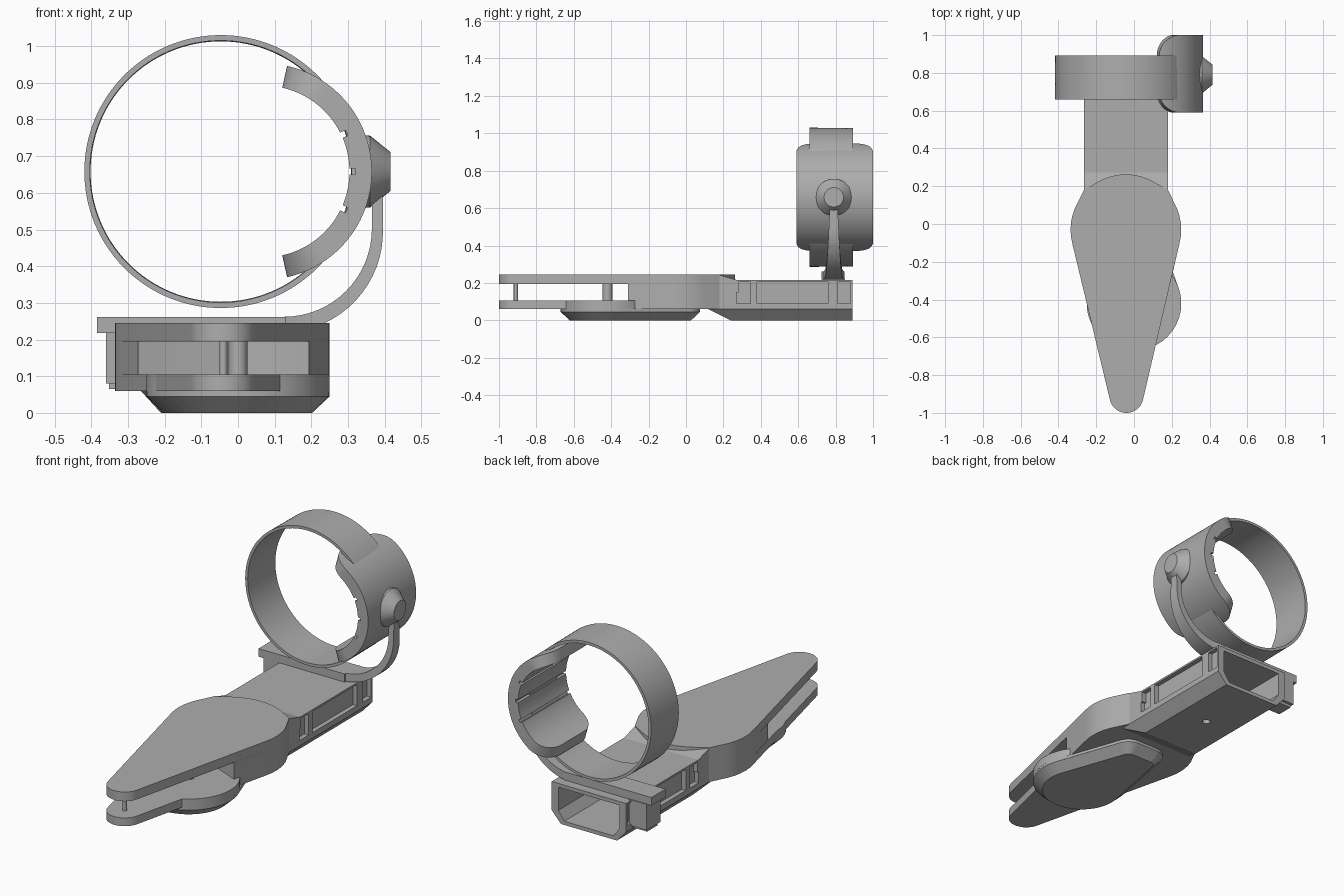
import bpy, bmesh, math
from mathutils import Vector

if "Cube" in bpy.data.objects:
    bpy.data.objects.remove(bpy.data.objects["Cube"])

grey = bpy.data.materials.new("plain_grey")
grey.diffuse_color = (0.42, 0.42, 0.42, 1)
grey.use_nodes = True
grey.node_tree.nodes["Principled BSDF"].inputs["Base Color"].default_value = grey.diffuse_color


def finish(name, bm, smooth=True):
    bmesh.ops.recalc_face_normals(bm, faces=bm.faces)
    me = bpy.data.meshes.new(name)
    bm.to_mesh(me)
    bm.free()
    ob = bpy.data.objects.new(name, me)
    bpy.context.collection.objects.link(ob)
    me.materials.append(grey)
    if smooth:
        bpy.ops.object.select_all(action='DESELECT')
        ob.select_set(True)
        bpy.context.view_layer.objects.active = ob
        bpy.ops.object.shade_smooth_by_angle(angle=math.radians(30))
    return ob


def loft(name, sections, closed=False):
    """Skin a list of equal-length point loops."""
    bm = bmesh.new()
    rows = [[bm.verts.new(p) for p in s] for s in sections]
    n = len(rows[0])
    for i in range(len(rows) - (0 if closed else 1)):
        a, b = rows[i], rows[(i + 1) % len(rows)]
        for j in range(n):
            bm.faces.new((a[j], a[(j + 1) % n], b[(j + 1) % n], b[j]))
    if not closed:
        bm.faces.new(rows[0])
        bm.faces.new(rows[-1])
    return finish(name, bm)


def prism(name, outline, z0, z1):
    return loft(name, [[(x, y, z) for x, y in outline] for z in (z0, z1)])


def solid_hull(name, pts):
    bm = bmesh.new()
    for p in pts:
        bm.verts.new(p)
    bmesh.ops.convex_hull(bm, input=bm.verts)
    bmesh.ops.dissolve_limit(bm, angle_limit=0.01, verts=bm.verts, edges=bm.edges)
    return finish(name, bm, False)


def box(name, x0, x1, y0, y1, z0, z1):
    return solid_hull(name, [(x, y, z) for x in (x0, x1) for y in (y0, y1) for z in (z0, z1)])


def circle(cx, cy, r, n=48):
    return [(cx + r * math.cos(2 * math.pi * i / n), cy + r * math.sin(2 * math.pi * i / n))
            for i in range(n)]


def hull2d(pts):
    pts = sorted(set((round(x, 5), round(y, 5)) for x, y in pts))

    def half(seq):
        h = []
        for p in seq:
            while len(h) > 1 and ((h[-1][0] - h[-2][0]) * (p[1] - h[-2][1])
                                  - (h[-1][1] - h[-2][1]) * (p[0] - h[-2][0])) <= 1e-9:
                h.pop()
            h.append(p)
        return h[:-1]
    return half(pts) + half(pts[::-1])


def cut(ob, cutters):
    for c in cutters:
        c.hide_render = True
        c.hide_set(True)
        m = ob.modifiers.new("cut", 'BOOLEAN')
        m.operation, m.object, m.solver = 'DIFFERENCE', c, 'EXACT'


# Tapered body: two plates joined by a notched core
body = hull2d(circle(-0.04, -0.91, 0.09) + circle(-0.043, -0.03, 0.293)
              + [(-0.265, 0.18), (0.18, 0.18)])
prism("upper_plate", body, 0.195, 0.245)
prism("lower_plate", body, 0.06, 0.105)
back = sorted([p for p in body if p[1] > -0.3],
              key=lambda p: (math.atan2(p[1] + 0.1, p[0] + 0.043) + math.pi / 2) % (2 * math.pi))
prism("body_core", back + [(-0.272, -0.31), (-0.05, -0.24), (0.03, -0.24), (0.193, -0.31)],
      0.105, 0.195)
prism("tip_pin", circle(-0.04, -0.91, 0.011, 16), 0.1, 0.2)
prism("pivot_pin", circle(0, -0.42, 0.026, 24), 0.1, 0.2)

# Side disc and bevelled pod underneath
prism("side_disc", circle(0, -0.42, 0.25, 64), 0.058, 0.105)


def pod(s):
    return circle(0, -0.42, 0.25 - s) + circle(-0.09, -0.01, 0.085 - s) + circle(0.03, -0.01, 0.085 - s)


prism("pod_rim", hull2d(pod(0)), 0.045, 0.062)
solid_hull("pod_base", [(x, y, 0.045) for x, y in hull2d(pod(0))]
           + [(x, y, 0) for x, y in hull2d(pod(0.048))])

# Rear housing, hollow and open at the back, with recessed side windows
house = solid_hull("rear_housing",
                   [(x, y, z) for x in (-0.265, 0.18) for y in (0.12, 0.89) for z in (0.06, 0.215)]
                   + [(x, y, 0) for x in (-0.21, 0.125) for y in (0.24, 0.89)])
solid_hull("top_ramp", [(x, y, z) for x in (-0.265, 0.18)
                        for y, z in ((0.17, 0.245), (0.17, 0.15), (0.28, 0.213), (0.28, 0.15))])
cutters = [solid_hull("cavity_cutter",
                      [(x, y, z) for x in (-0.225, 0.14) for y in (0.45, 0.95) for z in (0.07, 0.195)]
                      + [(x, y, 0.02) for x in (-0.19, 0.105) for y in (0.45, 0.95)]),
           prism("hole_cutter", circle(-0.04, 0.53, 0.02, 24), -0.05, 0.1)]
for y0, y1 in ((0.27, 0.345), (0.38, 0.76), (0.81, 0.88)):
    for x0, x1 in ((0.155, 0.25), (-0.35, -0.24)):
        cutters.append(box("window_cutter", x0, x1, y0, y1, 0.09, 0.205))
cut(house, cutters)

# Cross bar, its side block and the curved arm
YC = 0.79
box("cross_bar", -0.385, 0.13, YC - 0.065, YC + 0.055, 0.218, 0.262)
box("bar_block", -0.36, -0.255, 0.73, 0.85, 0.08, 0.22)
box("block_foot", -0.352, -0.255, 0.745, 0.835, 0.065, 0.082)


def arm_section(x, z, a, t, w):
    dx, dz = math.sin(a) * t, -math.cos(a) * t
    return [(x, YC - w, z), (x + dx, YC - w, z + dz), (x + dx, YC + w, z + dz), (x, YC + w, z)]


arm = []
for i in range(17):
    k = i / 16
    a = k * math.pi / 2
    arm.append(arm_section(0.125 + 0.24 * math.sin(a), 0.502 - 0.24 * math.cos(a), a,
                           0.044 - 0.014 * k, 0.058 - 0.032 * k ** 0.6))
arm.append(arm_section(0.365, 0.64, math.pi / 2, 0.03, 0.02))
loft("curved_arm", arm)

# Large thin ring
RC = Vector((-0.047, 0, 0.658))
loft("ring_band", [[(RC.x + r * math.cos(a), y, RC.z + r * math.sin(a))
                    for r, y in ((0.357, 0.66), (0.372, 0.66), (0.370, 0.893), (0.355, 0.893))]
                   for a in (2 * math.pi * i / 128 for i in range(128))], True)

# Thick cuff with rounded ends
CX, CZ, END = 0.07, 0.658, math.radians(77.5)
cuff_sections = []
N = 72
for i in range(N + 1):
    a = -END * math.cos(math.pi * i / N)
    d = max(0, 0.11 - (END - abs(a)) * 0.27)
    w = 0.205 - 0.11 + math.sqrt(max(0.0, 0.11 ** 2 - d ** 2))
    cuff_sections.append([(CX + r * math.cos(a), 0.795 + s * w, CZ + r * math.sin(a))
                          for r, s in ((0.234, -1), (0.295, -1), (0.295, 1), (0.234, 1))])
cuff = loft("cuff", cuff_sections)
notches = []
for deg in (-25, 0, 25):
    a = math.radians(deg)
    u, v = Vector((math.cos(a), 0, math.sin(a))), Vector((-math.sin(a), 0, math.cos(a)))
    c = Vector((CX, 0, CZ))
    notches.append(solid_hull("notch_cutter", [
        c + u * r + v * t + Vector((0, y, 0)) for r in (0.21, 0.25)
        for t in (-0.008, 0.008) for y in (0.5, 1.1)]))
cut(cuff, notches)

# Tapered knob on the cuff
loft("knob", [[(x, YC + p, 0.658 + q) for p, q in circle(0, 0, r, 40)]
              for x, r in ((0.33, 0.1), (0.36, 0.098), (0.412, 0.056), (0.416, 0.052))])
